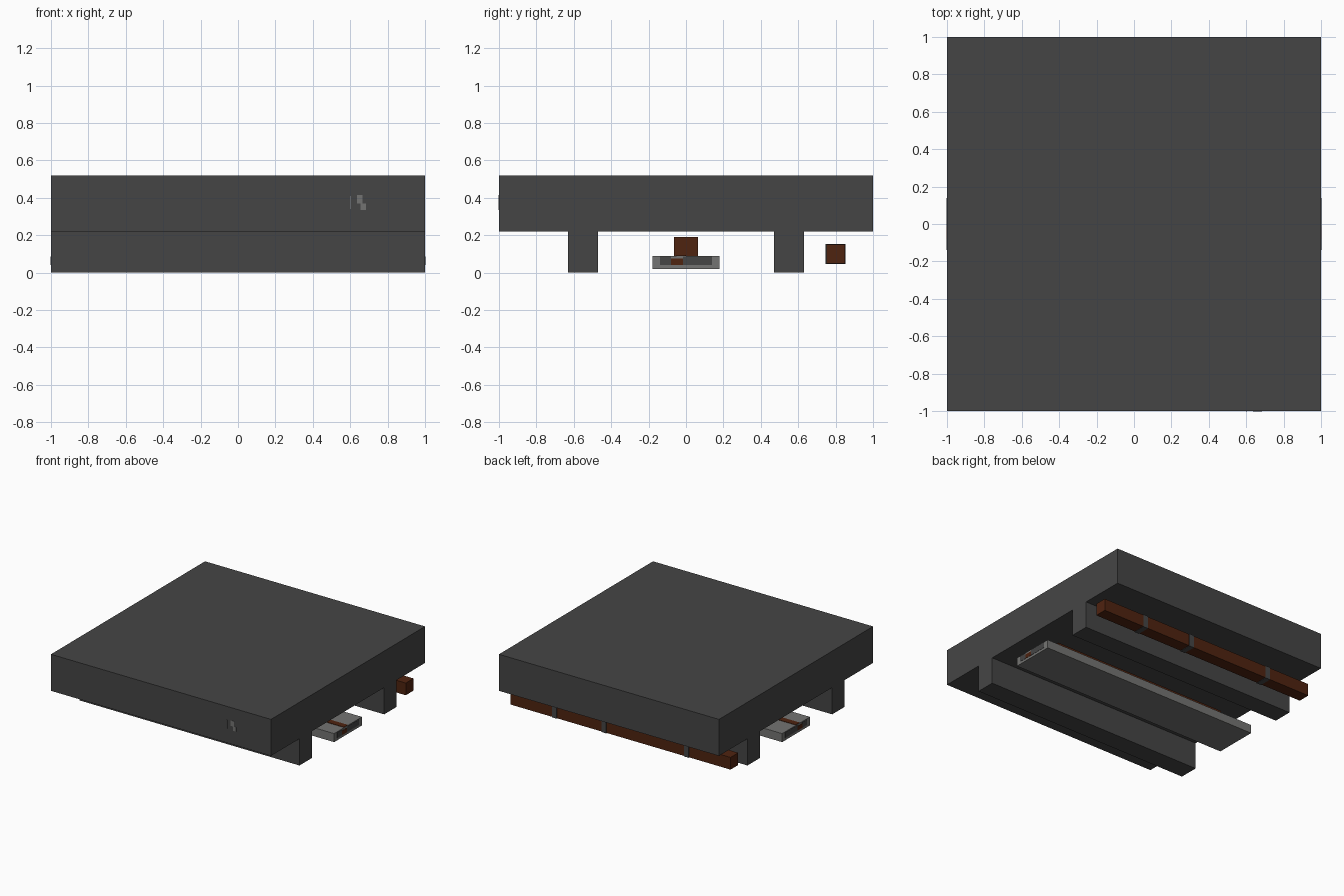
import bpy, bmesh
from mathutils import Vector

if "Cube" in bpy.data.objects:
    bpy.data.objects.remove(bpy.data.objects["Cube"])


def material(name, color):
    m = bpy.data.materials.new(name)
    m.diffuse_color = (*color, 1.0)
    m.use_nodes = True
    m.node_tree.nodes["Principled BSDF"].inputs["Base Color"].default_value = m.diffuse_color
    return m


DARK = material("dark_concrete", (0.060, 0.060, 0.060))
LIGHT = material("light_grey_metal", (0.175, 0.175, 0.170))
RUST = material("rust_brown", (0.078, 0.017, 0.005))


def box(name, lo, hi, mat):
    """Axis-aligned box between two corners."""
    lo, hi = Vector(lo), Vector(hi)
    bm = bmesh.new()
    bmesh.ops.create_cube(bm, size=1.0)
    bmesh.ops.scale(bm, vec=hi - lo, verts=bm.verts)
    bmesh.ops.translate(bm, vec=(lo + hi) / 2, verts=bm.verts)
    me = bpy.data.meshes.new(name)
    bm.to_mesh(me)
    bm.free()
    me.materials.append(mat)
    ob = bpy.data.objects.new(name, me)
    bpy.context.collection.objects.link(ob)
    return ob


# Main slab and the two support beams below it
box("slab", (-1, -1, 0.22), (1, 1, 0.52), DARK)
for name, y in (("front_beam", -0.55), ("back_beam", 0.55)):
    box(name, (-1, y - 0.08, 0), (1, y + 0.08, 0.22), DARK)

# Central flat tray with the square bar above it
box("tray", (-1, -0.18, 0.02), (1, 0.18, 0.09), LIGHT)
box("tray_bar", (-0.8, -0.065, 0.09), (0.8, 0.065, 0.19), RUST)
box("tray_top_rust_strip", (-0.998, -0.05, 0.089), (0.998, 0.0, 0.093), RUST)

# Dark and rusty stains on both tray ends
for side, s in (("right", 1), ("left", -1)):
    x0, x1 = sorted((s * 0.998, s * 1.002))
    for i, (y0, y1, z0, z1, mat) in enumerate((
            (-0.14, -0.08, 0.040, 0.085, DARK),
            (-0.08, -0.015, 0.040, 0.075, RUST),
            (-0.015, 0.14, 0.040, 0.085, DARK))):
        box(f"tray_{side}_stain_{i}", (x0, y0, z0), (x1, y1, z1), mat)

# Square pipe along the back with grey bands
box("back_pipe", (-1, 0.75, 0.05), (1, 0.85, 0.15), RUST)
for i, x in enumerate((0.60, 0.15, -0.60)):
    box(f"pipe_band_{i}", (x - 0.022, 0.747, 0.047),
        (x + 0.022, 0.853, 0.153), DARK)

# Worn pale patch on the front of the slab
for i, (x0, x1, z0, z1) in enumerate((
        (0.598, 0.603, 0.34, 0.41), (0.635, 0.665, 0.37, 0.415),
        (0.655, 0.685, 0.335, 0.37))):
    box(f"front_wear_{i}", (x0, -1.002, z0), (x1, -0.998, z1), LIGHT)
